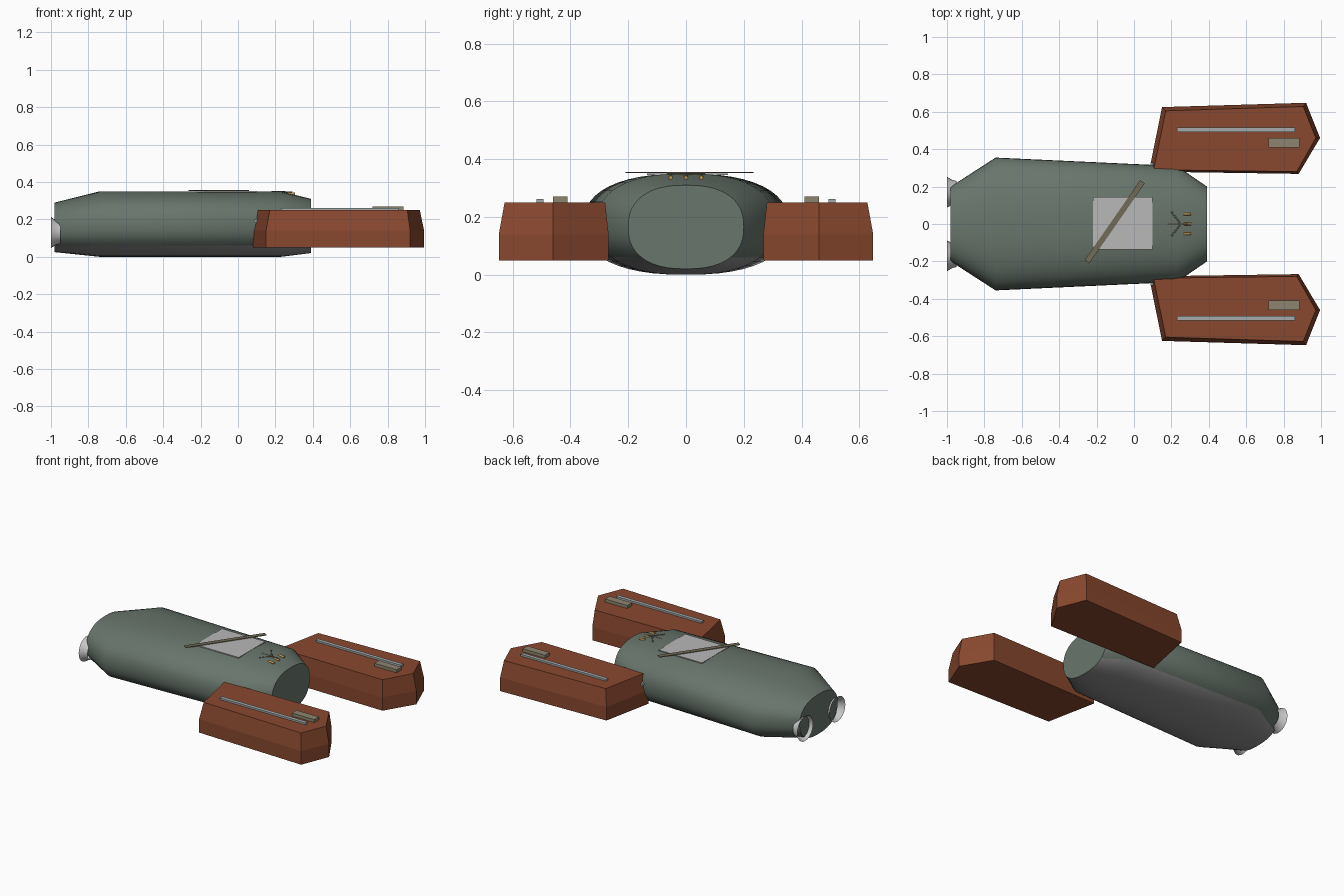
import bpy, bmesh, math
from mathutils import Vector

cube = bpy.data.objects.get("Cube")
if cube:
    bpy.data.objects.remove(cube, do_unlink=True)


def material(name, rgb):
    m = bpy.data.materials.new(name)
    m.use_nodes = True
    m.diffuse_color = (*rgb, 1)
    m.node_tree.nodes["Principled BSDF"].inputs["Base Color"].default_value = (*rgb, 1)
    return m


GREEN = material("hull green", (0.14, 0.18, 0.15))
GREY = material("belly grey", (0.28, 0.28, 0.28))
RUST = material("pod rust", (0.25, 0.065, 0.028))
PLATE = material("pale plate", (0.48, 0.48, 0.48))
STEEL = material("rail steel", (0.38, 0.41, 0.42))
KHAKI = material("khaki", (0.27, 0.235, 0.16))
BRONZE = material("dark bronze", (0.17, 0.145, 0.095))
GOLD = material("gold", (0.6, 0.34, 0.09))
NOZZLE = material("nozzle silver", (0.6, 0.6, 0.6))


def finish(name, bm, *mats, smooth=None):
    bmesh.ops.recalc_face_normals(bm, faces=bm.faces)
    mesh = bpy.data.meshes.new(name)
    bm.to_mesh(mesh)
    bm.free()
    ob = bpy.data.objects.new(name, mesh)
    bpy.context.collection.objects.link(ob)
    for m in mats:
        mesh.materials.append(m)
    if smooth:
        bpy.ops.object.select_all(action='DESELECT')
        ob.select_set(True)
        bpy.context.view_layer.objects.active = ob
        bpy.ops.object.shade_smooth_by_angle(angle=math.radians(smooth))
    return ob


def loft(bm, rings, caps=True):
    rows = [[bm.verts.new(p) for p in ring] for ring in rings]
    n = len(rows[0])
    for a, b in zip(rows, rows[1:]):
        for i in range(n):
            j = (i + 1) % n
            bm.faces.new((a[i], a[j], b[j], b[i]))
    if caps:
        bm.faces.new(rows[0])
        bm.faces.new(rows[-1])


def box(name, lo, hi, mat):
    lo, hi = Vector(lo), Vector(hi)
    bm = bmesh.new()
    bmesh.ops.create_cube(bm, size=1)
    for v in bm.verts:
        v.co = (lo + hi) / 2 + v.co * (hi - lo)
    return finish(name, bm, mat)


def rod(name, start, end, r1, mat, r2=None, sides=8):
    start, end = Vector(start), Vector(end)
    axis = end - start
    bm = bmesh.new()
    bmesh.ops.create_cone(bm, cap_ends=True, segments=sides, radius1=r1,
                          radius2=r1 if r2 is None else r2, depth=axis.length)
    turn = axis.to_track_quat('Z', 'Y')
    for v in bm.verts:
        v.co = (start + end) / 2 + turn @ v.co
    return finish(name, bm, mat, smooth=50)


# Hull: rounded sections swept along x
def section(x, half_width, low, high, n=48, power=2.4):
    ring = []
    for i in range(n):
        t = math.tau * i / n
        c, s = math.cos(t), math.sin(t)
        y = math.copysign(abs(c) ** (2 / power), c) * half_width
        z = math.copysign(abs(s) ** (2 / power), s) * (high - low) / 2
        ring.append((x, y, z + (high + low) / 2))
    return ring


bm = bmesh.new()
loft(bm, [section(-0.98, 0.2, 0.025, 0.29), section(-0.74, 0.355, 0, 0.35),
          section(0.23, 0.31, 0, 0.35), section(0.39, 0.2, 0.02, 0.31)])
# Belly colour below a level cut line
bmesh.ops.bisect_plane(bm, geom=bm.verts[:] + bm.edges[:] + bm.faces[:],
                       plane_co=(0, 0, 0.06), plane_no=(0, 0, 1))
bm.normal_update()
for f in bm.faces:
    if f.calc_center_median().z < 0.06 and abs(f.normal.x) < 0.95:
        f.material_index = 1
finish("hull", bm, GREEN, GREY, smooth=40)

# Side pods with straight lower walls and tapered upper walls
outline = [(0.08, 0.28), (0.15, 0.625), (0.92, 0.648), (0.995, 0.46), (0.88, 0.268)]
top_outline = [(0.105, 0.29), (0.17, 0.605), (0.905, 0.628), (0.972, 0.46), (0.87, 0.28)]
for side, label in ((1, "back"), (-1, "front")):
    bm = bmesh.new()
    loft(bm, [[(x, y * side, z) for x, y in pts]
              for pts, z in ((outline, 0.05), (outline, 0.14), (top_outline, 0.25))])
    finish(label + "_pod", bm, RUST)
    box(label + "_pod_rail", (0.23, side * 0.505 - 0.012, 0.248),
        (0.86, side * 0.505 + 0.012, 0.262), STEEL)
    box(label + "_pod_box", (0.72, side * 0.435 - 0.025, 0.248),
        (0.885, side * 0.435 + 0.025, 0.27), KHAKI)
    rod(label + "_pod_strut", (0.1, side * 0.22, 0.19), (0.1, side * 0.33, 0.19),
        0.012, STEEL)

    # Open flared engine bell
    bm = bmesh.new()
    loft(bm, [[(x, side * 0.17 + r * math.cos(math.tau * i / 24),
                0.13 + r * math.sin(math.tau * i / 24)) for i in range(24)]
              for x, r in ((-0.95, 0.06), (-0.975, 0.067), (-1, 0.083))], caps=False)
    finish(label + "_engine_bell", bm, NOZZLE, smooth=40)

# Deck plate and the diagonal bar lying over it
box("deck_plate", (-0.22, -0.135, 0.345), (0.1, 0.145, 0.351), PLATE)
bar = box("diagonal_bar", (-0.26, -0.015, -0.002), (0.26, 0.015, 0.002), BRONZE)
bar.location = (-0.103, 0.012, 0.354)
bar.rotation_euler.z = math.atan2(0.425, 0.295)

# Small fan of sticks with gold tips near the nose
for i in (-1, 0, 1):
    rod("fan_stick", (0.2 - 0.02 * (i == 0), 0.065 * i, 0.348),
        (0.25, 0, 0.348), 0.004, BRONZE)
    rod("gold_tip", (0.265, 0.053 * i, 0.34), (0.305, 0.053 * i, 0.336), 0.007, GOLD)
rod("fan_spine", (0.22, 0, 0.348), (0.29, 0, 0.345), 0.004, BRONZE)
